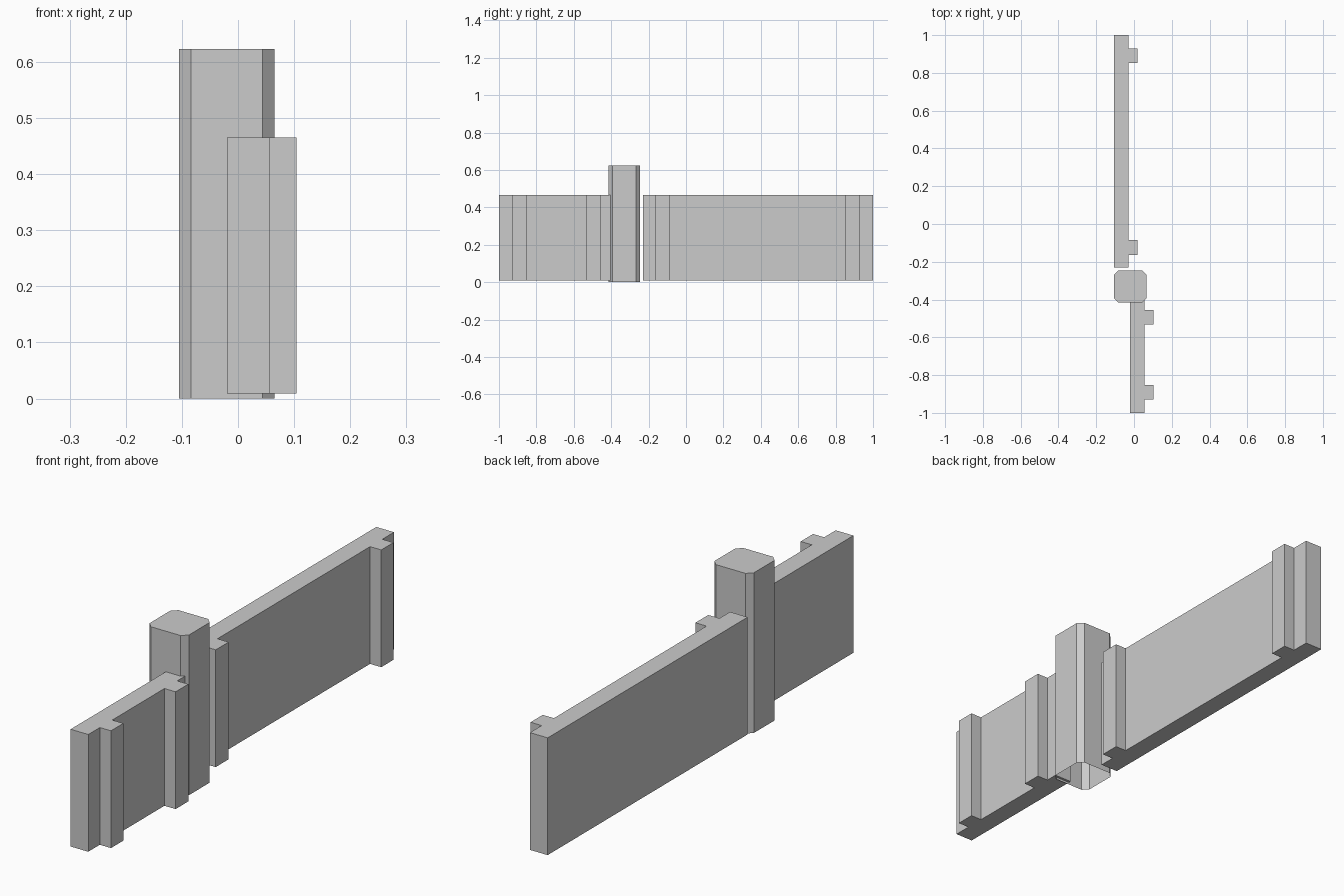
import bpy, bmesh

if "Cube" in bpy.data.objects:
    bpy.data.objects.remove(bpy.data.objects["Cube"])

grey = bpy.data.materials.new("plain grey")
grey.diffuse_color = (0.6, 0.6, 0.6, 1)
grey.use_nodes = True
grey.node_tree.nodes["Principled BSDF"].inputs["Base Color"].default_value = grey.diffuse_color


def extrude_outline(name, outline, z0, z1, open_bottom=False):
    """Extrude a counter-clockwise plan outline from z0 to z1."""
    bm = bmesh.new()
    low = [bm.verts.new((x, y, z0)) for x, y in outline]
    high = [bm.verts.new((x, y, z1)) for x, y in outline]
    n = len(outline)
    for i in range(n):
        j = (i + 1) % n
        bm.faces.new((low[i], low[j], high[j], high[i]))
    bm.faces.new(high)
    if not open_bottom:
        bm.faces.new(low[::-1])
    mesh = bpy.data.meshes.new(name)
    bm.to_mesh(mesh)
    bm.free()
    mesh.materials.append(grey)
    ob = bpy.data.objects.new(name, mesh)
    bpy.context.collection.objects.link(ob)
    return ob


def ribbed_panel(name, x0, y0, y1, ribs):
    """Flat wall panel with upright ribs along its +x side."""
    face, rib = x0 + 0.076, x0 + 0.124
    pts = [(x0, y0), (face, y0)]
    for a, b in ribs:
        pts += [(face, a), (rib, a), (rib, b), (face, b)]
    pts += [(face, y1), (x0, y1)]
    return extrude_outline(name, pts, 0.009, 0.465)


# Two wall panels, offset from each other
ribbed_panel("short_panel", -0.02, -1.0, -0.405,
             [(-0.929, -0.853), (-0.532, -0.454)])
ribbed_panel("long_panel", -0.105, -0.229, 1.0,
             [(-0.164, -0.085), (0.853, 0.928)])

# Chamfered square post, open underneath
xa, xb, ya, yb, c = -0.105, 0.065, -0.415, -0.246, 0.021
extrude_outline("post", [
    (xa + c, ya), (xb - c, ya), (xb, ya + c), (xb, yb - c),
    (xb - c, yb), (xa + c, yb), (xa, yb - c), (xa, ya + c)],
    0.0, 0.623, open_bottom=True)
